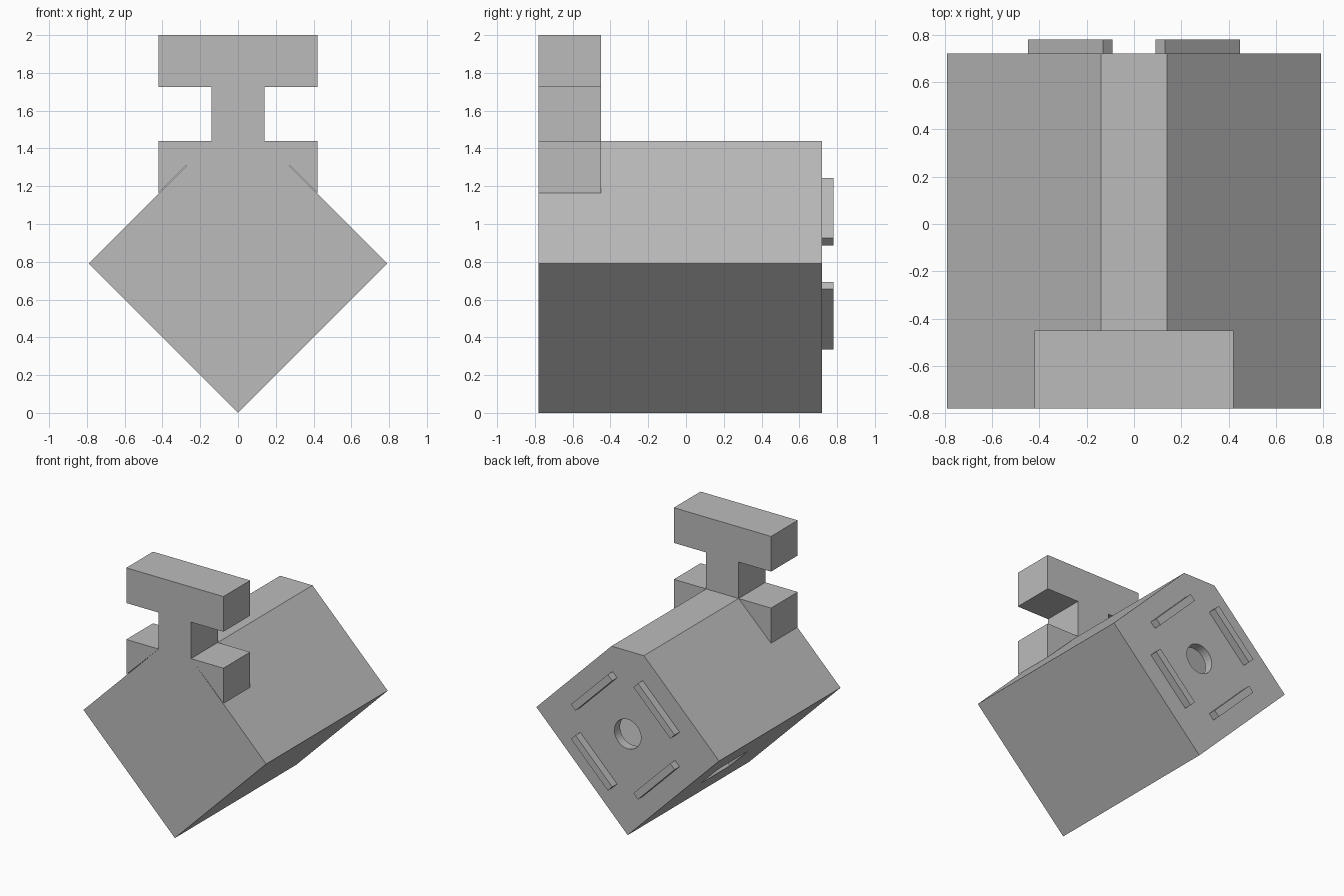
import bpy
from math import radians, pi

cube = bpy.data.objects.get("Cube")
if cube:
    bpy.data.objects.remove(cube, do_unlink=True)

grey = bpy.data.materials.new("plain grey")
grey.use_nodes = True
COLOUR = (0.5, 0.5, 0.5, 1)
grey.diffuse_color = COLOUR
grey.node_tree.nodes["Principled BSDF"].inputs["Base Color"].default_value = COLOUR

FRONT, BACK = -0.78, 0.72
MID = 0.79      # centre height and half diagonal of the diamond body
TURN = radians(45)


def extrude(name, outline, y0, y1):
    """Extrude an x-z outline (counter-clockwise from the front) along y."""
    n = len(outline)
    verts = [(x, y, z) for y in (y0, y1) for x, z in outline]
    faces = [tuple(range(n)), tuple(reversed(range(n, 2 * n)))]
    faces += [(i, i + n, (i + 1) % n + n, (i + 1) % n) for i in range(n)]
    mesh = bpy.data.meshes.new(name)
    mesh.from_pydata(verts, [], faces)
    mesh.materials.append(grey)
    obj = bpy.data.objects.new(name, mesh)
    bpy.context.collection.objects.link(obj)
    return obj


def box(name, centre, size, turn=0):
    bpy.ops.mesh.primitive_cube_add(size=1, location=centre, rotation=(0, turn, 0))
    obj = bpy.context.object
    obj.name = name
    obj.scale = size
    obj.data.materials.append(grey)
    return obj


def cut(target, cutter):
    """Subtract the cutter from the target, then remove the cutter."""
    cutter.hide_render = True
    mod = target.modifiers.new("cut", 'BOOLEAN')
    mod.operation = 'DIFFERENCE'
    mod.solver = 'EXACT'
    mod.object = cutter
    bpy.context.view_layer.objects.active = target
    bpy.ops.object.modifier_apply(modifier=mod.name)
    bpy.data.objects.remove(cutter, do_unlink=True)


# Diamond housing with a flat top ridge
body = extrude("housing", [(0, 0), (MID, MID), (0.14, 1.44), (-0.14, 1.44), (-MID, MID)],
               FRONT, BACK)

# Hollow inside, round hole in the back, slot in the lower right wall
cut(body, box("inner_cutter", (0, 0.1, MID), (0.8, 1.1, 0.8), TURN))
bpy.ops.mesh.primitive_cylinder_add(vertices=32, radius=0.115, depth=0.3,
                                    location=(0, BACK, MID), rotation=(pi / 2, 0, 0))
cut(body, bpy.context.object)
cut(body, box("slot_cutter", (-MID / 2, 0.09, MID / 2), (0.22, 0.36, 0.5), TURN))

# T-shaped mount and its two shoulders at the front
extrude("mount", [(-0.14, 1.44), (0.14, 1.44), (0.14, 1.725), (0.42, 1.725),
                  (0.42, 2), (-0.42, 2), (-0.42, 1.725), (-0.14, 1.725)], FRONT, -0.45)
extrude("left_shoulder", [(0.42, 1.165), (0.42, 1.44), (0.14, 1.44)], FRONT, -0.45)
extrude("right_shoulder", [(-0.42, 1.165), (-0.14, 1.44), (-0.42, 1.44)], FRONT, -0.45)

# Four raised bars around the back hole
for side, sx in (("left", 1), ("right", -1)):
    for level, sz in (("upper", 1), ("lower", -1)):
        box(f"{side}_{level}_bar", (sx * 0.27, 0.745, MID + sz * 0.275),
            (0.45, 0.07, 0.055), sx * sz * TURN)
